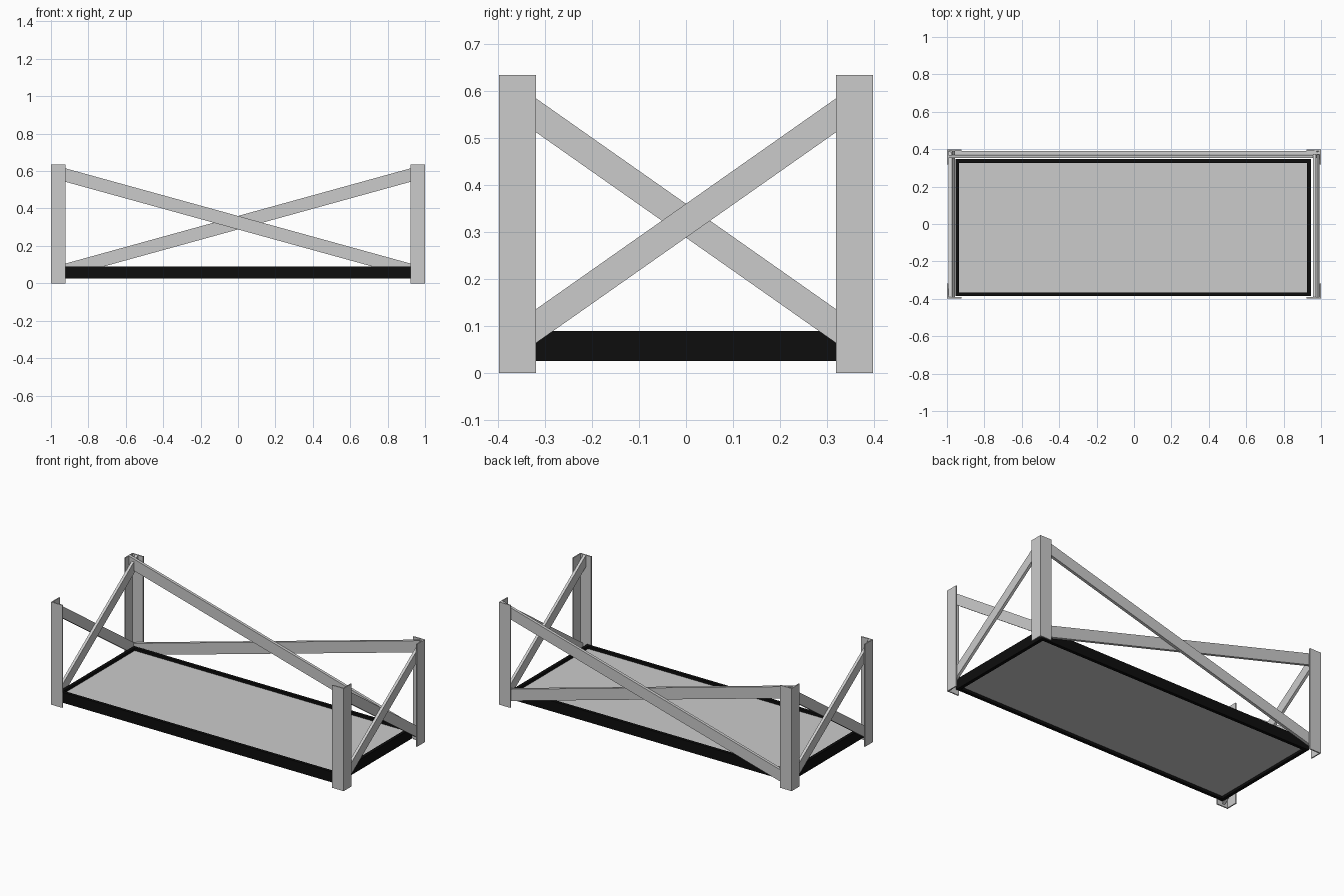
import bpy, bmesh
from mathutils import Vector

if "Cube" in bpy.data.objects:
    bpy.data.objects.remove(bpy.data.objects["Cube"])

X, Y, H = 1.0, 0.397, 0.634     # outer half sizes and post height
LEG, T = 0.078, 0.007           # angle-iron leg width and thickness


def prism(name, points, offset, color=None):
    """Extrude a planar polygon along an offset vector."""
    bm = bmesh.new()
    face = bm.faces.new([bm.verts.new(p) for p in points])
    ext = bmesh.ops.extrude_face_region(bm, geom=[face])
    moved = [g for g in ext["geom"] if isinstance(g, bmesh.types.BMVert)]
    bmesh.ops.translate(bm, verts=moved, vec=Vector(offset))
    if not any(face in e.link_faces and len(e.link_faces) > 1 for e in face.edges):
        bm.faces.new([v for v in face.verts])
    bmesh.ops.recalc_face_normals(bm, faces=bm.faces)
    mesh = bpy.data.meshes.new(name)
    bm.to_mesh(mesh)
    bm.free()
    obj = bpy.data.objects.new(name, mesh)
    bpy.context.collection.objects.link(obj)
    if color:
        mesh.materials.append(color)
    return obj


def box(name, x0, x1, y0, y1, z0, z1, color=None):
    pts = [(x0, y0, z0), (x1, y0, z0), (x1, y1, z0), (x0, y1, z0)]
    return prism(name, pts, (0, 0, z1 - z0), color)


def brace(name, axis, half, start, thick, rising):
    """Slanted flat bar with vertical end cuts, lying in the xz or yz plane."""
    za, zb = (0.014, 0.562) if rising else (0.562, 0.014)
    prof = [(-half, za), (half, zb), (half, zb + 0.072), (-half, za + 0.072)]
    if axis == "x":
        return prism(name, [(a, start, z) for a, z in prof], (0, thick, 0))
    return prism(name, [(start, a, z) for a, z in prof], (thick, 0, 0))


# Corner posts: L-section angle irons
for sx, nx in ((-1, "left"), (1, "right")):
    for sy, ny in ((-1, "front"), (1, "back")):
        section = [(0, 0), (LEG, 0), (LEG, T), (T, T), (T, LEG), (0, LEG)]
        prism(f"{ny}_{nx}_post",
              [(sx * (X - u), sy * (Y - v), 0) for u, v in section], (0, 0, H))

# Crossed braces on the back and both ends
brace("back_outer_brace", "x", X - T, Y - T, -0.018, True)
brace("back_inner_brace", "x", X - T, Y - T - 0.02, -0.018, False)
for s, n in ((-1, "left"), (1, "right")):
    brace(f"{n}_outer_brace", "y", Y - T, s * (X - T), -s * 0.017, s > 0)
    brace(f"{n}_inner_brace", "y", Y - T, s * (X - T - 0.019), -s * 0.017, s < 0)

# Shelf: black rim rails around a recessed grey panel
black = bpy.data.materials.new("black_paint")
black.diffuse_color = (0.004, 0.004, 0.004, 1)
black.use_nodes = True
black.node_tree.nodes["Principled BSDF"].inputs["Base Color"].default_value = black.diffuse_color
x0, x1, y0, y1, w = -0.955, 0.945, -0.385, 0.347, 0.02
z0, z1 = 0.026, 0.09
box("front_rail", x0, x1, y0, y0 + w, z0, z1, black)
box("back_rail", x0, x1, y1 - w, y1, z0, z1, black)
box("left_rail", x0, x0 + w, y0 + w, y1 - w, z0, z1, black)
box("right_rail", x1 - w, x1, y0 + w, y1 - w, z0, z1, black)
box("shelf_panel", x0 + w, x1 - w, y0 + w, y1 - w, 0.042, 0.074)
